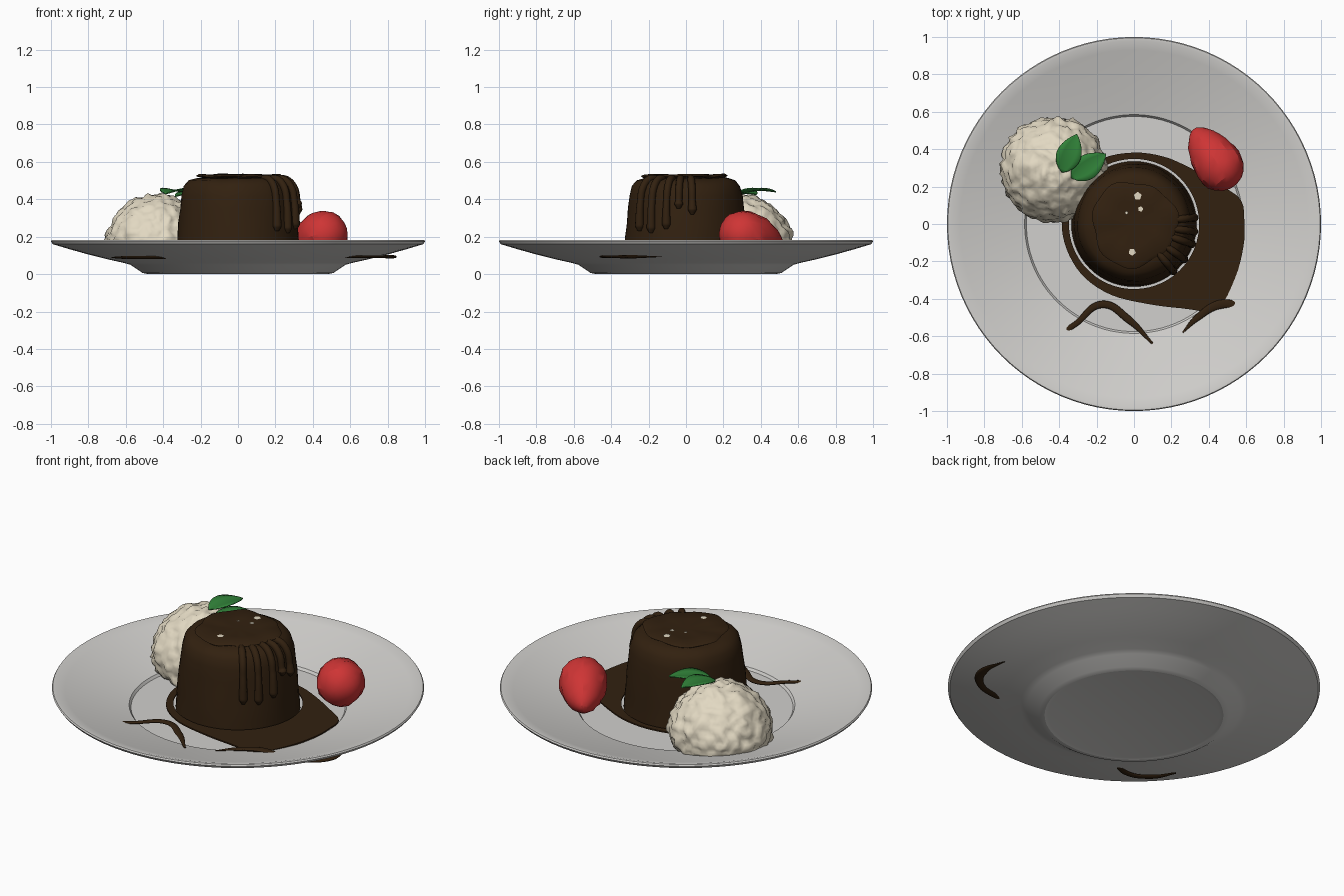
import bpy, bmesh, math
from math import sin, cos, pi, radians
from mathutils import Vector, noise

if "Cube" in bpy.data.objects:
    bpy.data.objects.remove(bpy.data.objects["Cube"])


def material(name, *rgb):
    mat = bpy.data.materials.new(name)
    mat.use_nodes = True
    mat.diffuse_color = (*rgb, 1)
    bsdf = next(n for n in mat.node_tree.nodes if n.type == 'BSDF_PRINCIPLED')
    bsdf.inputs["Base Color"].default_value = (*rgb, 1)
    return mat


PORCELAIN = material("porcelain", 0.64, 0.63, 0.61)
CHOCOLATE = material("chocolate", 0.032, 0.015, 0.005)
CREAM = material("cream", 0.76, 0.69, 0.54)
RED = material("berry red", 0.62, 0.035, 0.035)
GREEN = material("mint green", 0.03, 0.22, 0.04)


def finish(obj, mat, angle=40):
    obj.data.materials.append(mat)
    bpy.ops.object.select_all(action='DESELECT')
    obj.select_set(True)
    bpy.context.view_layer.objects.active = obj
    if obj.type == 'CURVE':
        bpy.ops.object.convert(target='MESH')
        obj = bpy.context.object
    bpy.ops.object.shade_smooth_by_angle(angle=radians(angle))
    return obj


def from_bmesh(name, bm, mat, angle=40):
    bmesh.ops.recalc_face_normals(bm, faces=bm.faces)
    mesh = bpy.data.meshes.new(name)
    bm.to_mesh(mesh)
    bm.free()
    obj = bpy.data.objects.new(name, mesh)
    bpy.context.collection.objects.link(obj)
    return finish(obj, mat, angle)


def lathe(profile, steps):
    bm = bmesh.new()
    verts = [bm.verts.new((r, 0, z)) for r, z in profile]
    edges = [bm.edges.new(pair) for pair in zip(verts, verts[1:])]
    bmesh.ops.spin(bm, geom=verts + edges, cent=(0, 0, 0), axis=(0, 0, 1),
                   angle=2 * pi, steps=steps)
    bmesh.ops.remove_doubles(bm, verts=bm.verts, dist=0.0005)
    return bm


def tube(name, points, radius, mat, flat=1.0, height=0.0):
    """Tapered round strand through (x, y, z, thickness) points."""
    curve = bpy.data.curves.new(name, 'CURVE')
    curve.dimensions = '3D'
    curve.bevel_depth = radius
    curve.bevel_resolution = 3
    curve.use_fill_caps = True
    spline = curve.splines.new('BEZIER')
    spline.bezier_points.add(len(points) - 1)
    for p, (x, y, z, thickness) in zip(spline.bezier_points, points):
        p.co = (x, y, z)
        p.radius = thickness
        p.handle_left_type = p.handle_right_type = 'AUTO'
    obj = bpy.data.objects.new(name, curve)
    obj.scale.z = flat
    obj.location.z = height
    bpy.context.collection.objects.link(obj)
    return finish(obj, mat, 60)


# Plate: top surface outward, then underside back to the centre
top = [(0, .06), (.575, .06), (.585, .074), (.65, .09), (.8, .13), (.93, .168), (.98, .183)]
under = [(.995, .183), (1, .175), (.99, .16), (.9, .133), (.8, .105), (.7, .08), (.61, .06),
         (.575, .05), (.51, .006), (.48, 0), (.46, .005), (0, .005)]
from_bmesh("plate", lathe(top + under, 96), PORCELAIN, 25)


def plate_height(r):
    for (r0, z0), (r1, z1) in zip(top, top[1:]):
        if r <= r1:
            return z0 + (z1 - z0) * (r - r0) / (r1 - r0)
    return top[-1][1]


# Cake body with gently uneven sides
bm = lathe([(0, .062), (.335, .062), (.33, .12), (.325, .19), (.318, .27), (.31, .35), (.302, .42),
            (.288, .47), (.262, .5), (.22, .513), (.12, .516), (0, .516)], 56)
for v in bm.verts:
    if v.co.z > .1:
        n = noise.noise(v.co * 9)
        v.co.x *= 1 + .015 * n
        v.co.y *= 1 + .015 * n
        v.co.z += .006 * n
from_bmesh("cake", bm, CHOCOLATE)

# Wavy glaze lid
bm = lathe([(0, .512), (.215, .515), (.228, .523), (.21, .533), (.12, .53), (0, .528)], 48)
for v in bm.verts:
    a = math.atan2(v.co.y, v.co.x)
    k = 1 + .05 * sin(3 * a + 1) + .03 * sin(7 * a)
    v.co.x *= k
    v.co.y *= k
    v.co.z += .008 * noise.noise(v.co * 12)
from_bmesh("glaze_lid", bm, CHOCOLATE)

# Drips running down one side: angle and lowest height
for i, (deg, low) in enumerate([(-50, .23), (-35, .22), (-19, .24), (-7, .35), (6, .32)]):
    c, s = cos(radians(deg)), sin(radians(deg))
    path = [(.19, .51, .7), (.255, .508, .9), (.3, .465, .9), (.318, .39, .85),
            (.332 - low * .03, low + .025, 1.1), (.332 - low * .03, low, .45)]
    tube(f"drip_{i + 1}", [(r * c, r * s, z, k) for r, z, k in path], .022, CHOCOLATE)

# Sauce pool with a round opening under the cake
outline = [(-.385, -.03), (-.345, -.17), (-.26, -.29), (-.12, -.38), (.06, -.425), (.25, -.45),
           (.44, -.455), (.54, -.29), (.585, -.12), (.59, 0), (.57, .13), (.44, .22), (.3, .3),
           (.16, .36), (0, .382), (-.17, .35), (-.3, .25), (-.37, .12)]
bm = bmesh.new()
steps = 4
outer, inner = [], []
count = len(outline)
for i in range(count):
    p0, p1, p2, p3 = (Vector(outline[(i + k) % count]) for k in (-1, 0, 1, 2))
    for j in range(steps):
        t = j / steps
        p = p1 + t * (p2 - p0) / 2 + t * t * (p0 - 2.5 * p1 + 2 * p2 - p3 / 2) \
            + t ** 3 * (3 * p1 - p0 - 3 * p2 + p3) / 2
        q = p.normalized() * .348
        outer.append(bm.verts.new((p.x, p.y, .087)))
        inner.append(bm.verts.new((q.x, q.y, .087)))
for i in range(len(outer)):
    j = (i + 1) % len(outer)
    bm.faces.new((outer[i], outer[j], inner[j], inner[i]))
ring = bmesh.ops.extrude_face_region(bm, geom=bm.faces[:])
for v in ring["geom"]:
    if isinstance(v, bmesh.types.BMVert):
        v.co.z -= .008
from_bmesh("sauce_pool", bm, CHOCOLATE)

# Sauce streaks
tube("sauce_streak_left", [(-.67, -.45, 0, .4), (-.6, -.56, 0, 1), (-.47, -.62, 0, 1),
                           (-.32, -.54, 0, .8), (-.17, -.43, 0, 1.1), (-.03, -.51, 0, 1.1),
                           (.1, -.64, 0, .3)], .018, CHOCOLATE, .45, .089)
tube("sauce_streak_right", [(.26, -.58, 0, .2), (.34, -.5, 0, .9), (.46, -.43, 0, 1.2),
                            (.62, -.44, 0, 1), (.74, -.4, 0, 1), (.82, -.29, 0, 1.4),
                            (.8, -.13, 0, .2)], .02, CHOCOLATE, .35, .093)

# Lumpy cream scoop resting on the plate
bm = bmesh.new()
bmesh.ops.create_icosphere(bm, subdivisions=5, radius=1)
for v in bm.verts:
    d = v.co.copy()
    lump = .07 * abs(noise.noise(d * 4)) + .075 * noise.noise(d * 7 + Vector((3, 1, 2)))
    d *= .97 + lump
    taper = 1 - .12 * max(d.z, 0)
    p = Vector((-.43 + d.x * .285 * taper, .29 + d.y * .285 * taper, .175 + d.z * .255))
    p.z = max(p.z, plate_height(p.xy.length) - .005)
    v.co = p
from_bmesh("cream_scoop", bm, CREAM, 80)

# Berry lying on its side, tip pointing to the back
bm = bmesh.new()
bmesh.ops.create_uvsphere(bm, u_segments=18, v_segments=14, radius=1)
axis = Vector((-.55, .8, -.22)).normalized()
side = axis.cross(Vector((0, 0, 1))).normalized()
up = side.cross(axis)
for v in bm.verts:
    x, y, z = v.co
    width = .126 * (1 - .27 * z) * (1 + .08 * noise.noise(v.co * 4))
    v.co = Vector((.425, .355, .198)) + axis * z * .19 + side * x * width + up * y * width
    v.co.z = max(v.co.z, .075)
from_bmesh("berry", bm, RED, 22)


# Mint leaves
def leaf(name, base, tip, half_width):
    base, tip = Vector(base), Vector(tip)
    across = (tip - base).cross(Vector((0, 0, 1))).normalized()
    bm = bmesh.new()
    rows = []
    n = 12
    for i in range(n + 1):
        t = i / n
        w = half_width * max(sin(pi * t ** .85), .01) ** .8
        mid = base.lerp(tip, t) + Vector((0, 0, .012 * sin(pi * t)))
        rows.append([bm.verts.new(mid + across * w * k + Vector((0, 0, .012 * abs(k) * w / half_width)))
                     for k in (-1, -.5, 0, .5, 1)])
    for a, b in zip(rows, rows[1:]):
        for k in range(4):
            bm.faces.new((a[k], a[k + 1], b[k + 1], b[k]))
    obj = from_bmesh(name, bm, GREEN, 60)
    solid = obj.modifiers.new("thickness", 'SOLIDIFY')
    solid.thickness = .006


leaf("mint_leaf_back", (-.385, .275, .433), (-.305, .48, .443), .066)
leaf("mint_leaf_front", (-.335, .245, .418), (-.15, .375, .428), .066)

# Small pale flakes on the glaze and berry
for i, (x, y, z, size, tilt) in enumerate([(.02, .15, .537, .022, 0), (.035, .08, .537, .015, 0),
                                           (-.01, -.15, .537, .02, 0), (-.04, .06, .537, .01, 0),
                                           (.5, .205, .215, .014, 75)]):
    bm = bmesh.new()
    bmesh.ops.create_circle(bm, cap_ends=True, segments=5, radius=size)
    obj = from_bmesh(f"flake_{i + 1}", bm, CREAM)
    obj.location = (x, y, z)
    obj.rotation_euler = (radians(tilt), 0, i)
